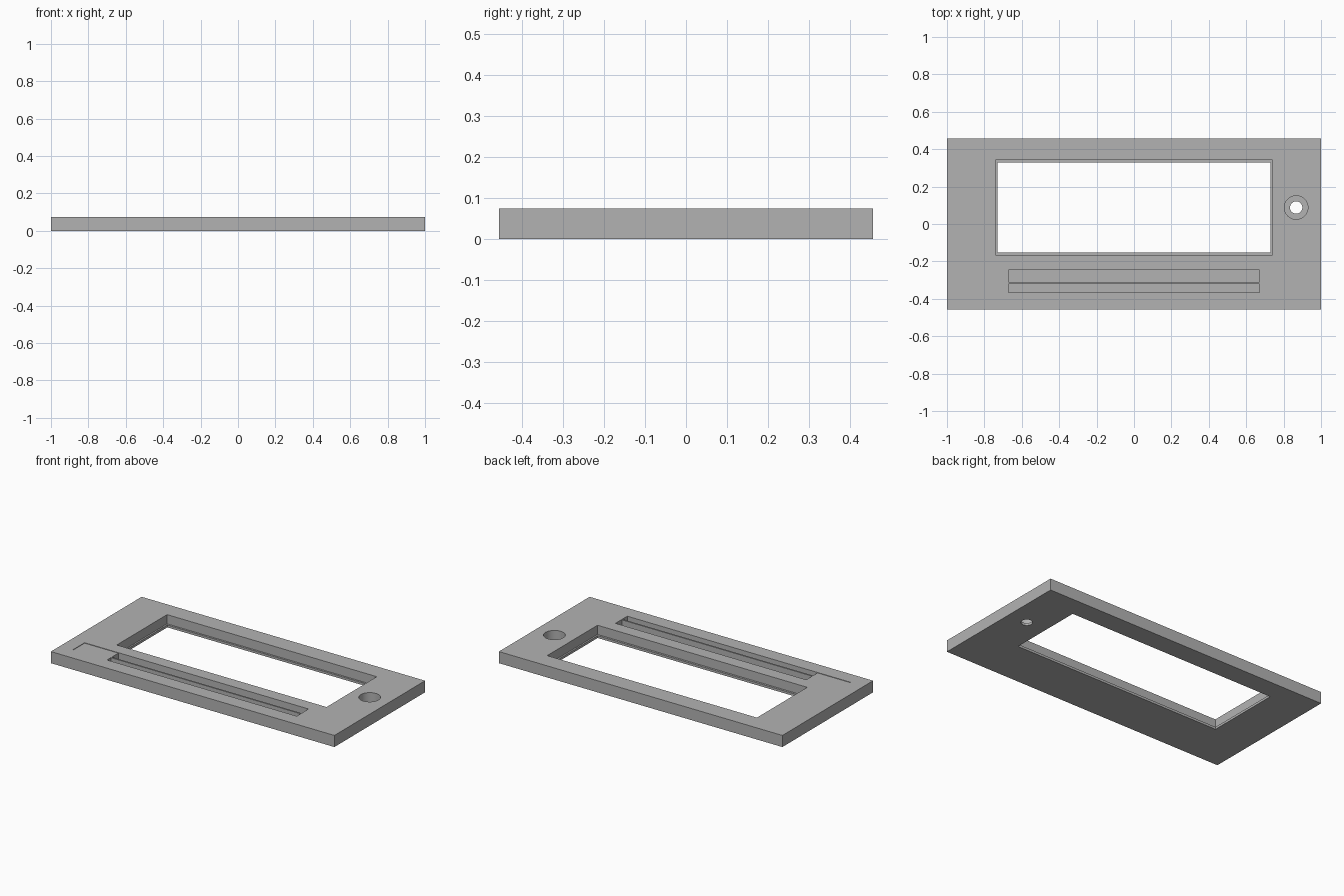
import bpy

cube = bpy.data.objects.get("Cube")
if cube:
    bpy.data.objects.remove(cube, do_unlink=True)

TOP = 0.074      # plate thickness
LIP = 0.015      # thickness left under the recesses
OVER = 0.05      # how far cutters run past a face

grey = bpy.data.materials.new("plain grey")
grey.use_nodes = True
colour = (0.45, 0.45, 0.45, 1)
grey.diffuse_color = colour
grey.node_tree.nodes["Principled BSDF"].inputs["Base Color"].default_value = colour


def box(name, x0, x1, y0, y1, z0, z1):
    bpy.ops.mesh.primitive_cube_add(size=1, location=((x0 + x1) / 2, (y0 + y1) / 2, (z0 + z1) / 2))
    ob = bpy.context.object
    ob.name = name
    ob.scale = (x1 - x0, y1 - y0, z1 - z0)
    bpy.ops.object.transform_apply(location=False, rotation=False, scale=True)
    ob.data.materials.append(grey)
    return ob


def drill(name, x, y, radius, z0):
    z1 = TOP + OVER
    bpy.ops.mesh.primitive_cylinder_add(vertices=48, radius=radius, depth=z1 - z0,
                                        location=(x, y, (z0 + z1) / 2))
    ob = bpy.context.object
    ob.name = name
    ob.data.materials.append(grey)
    return ob


def cut(target, cutter):
    cutter.hide_render = True
    mod = target.modifiers.new("cut", 'BOOLEAN')
    mod.operation = 'DIFFERENCE'
    mod.solver = 'EXACT'
    mod.object = cutter
    bpy.context.view_layer.objects.active = target
    bpy.ops.object.modifier_apply(modifier=mod.name)
    bpy.data.objects.remove(cutter, do_unlink=True)


# Flat front panel
panel = box("panel", -1, 1, -0.457, 0.457, 0, TOP)

# Display window: a wide recess with a thin lip round the through opening
cut(panel, box("window_recess", -0.74, 0.74, -0.165, 0.342, LIP, TOP + OVER))
cut(panel, box("window_opening", -0.73, 0.73, -0.152, 0.33, -OVER, TOP + OVER))

# Knob hole: counterbore over a smaller through hole
cut(panel, drill("knob_recess", 0.867, 0.088, 0.063, LIP))
cut(panel, drill("knob_hole", 0.867, 0.088, 0.033, -OVER))

# Shallow label recess, and two long channels split by a narrow rib
cut(panel, box("label_recess", -0.91, 0.67, -0.365, -0.246, TOP - 0.003, TOP + OVER))
for y0, y1 in ((-0.365, -0.321), (-0.311, -0.246)):
    cut(panel, box("channel", -0.672, 0.67, y0, y1, 0.03, TOP + OVER))

# Round walls smooth, all edges sharp
bpy.ops.object.select_all(action='DESELECT')
panel.select_set(True)
bpy.context.view_layer.objects.active = panel
bpy.ops.object.shade_smooth_by_angle()
